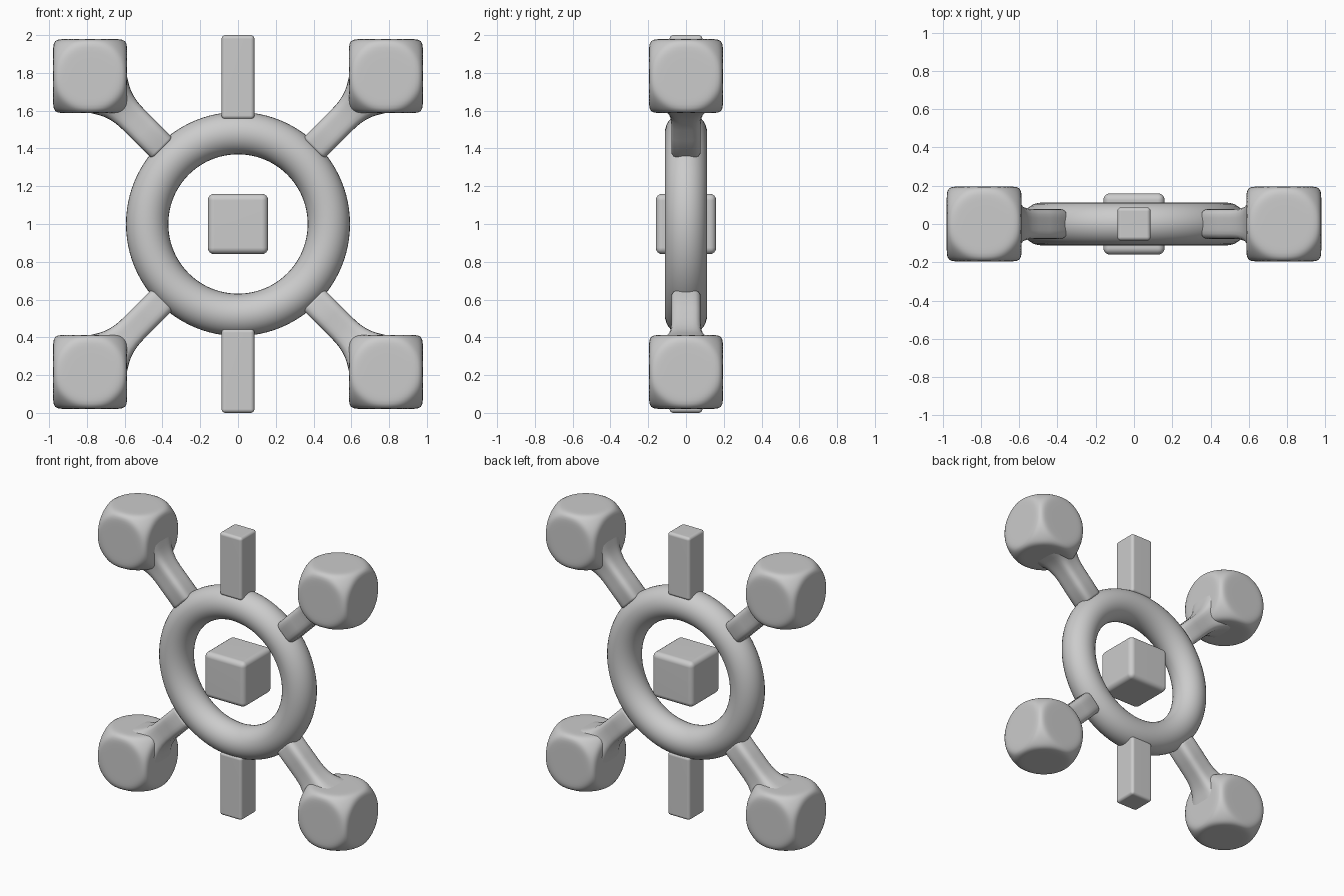
import bpy, bmesh, math
from mathutils import Vector

if "Cube" in bpy.data.objects:
    bpy.data.objects.remove(bpy.data.objects["Cube"])

CZ = 1.0        # height of the ring centre
KNOB = 0.783    # x and z offset of the corner knobs


def finish(name, bm, loc=(0, 0, 0)):
    bmesh.ops.recalc_face_normals(bm, faces=bm.faces)
    me = bpy.data.meshes.new(name)
    bm.to_mesh(me)
    bm.free()
    ob = bpy.data.objects.new(name, me)
    ob.location = loc
    bpy.context.collection.objects.link(ob)
    bpy.ops.object.select_all(action='DESELECT')
    ob.select_set(True)
    bpy.context.view_layer.objects.active = ob
    bpy.ops.object.shade_smooth_by_angle(angle=math.radians(45))
    return ob


def rounded_box(name, size, loc, bevel):
    bm = bmesh.new()
    bmesh.ops.create_cube(bm, size=1)
    bmesh.ops.scale(bm, vec=size, verts=bm.verts)
    ob = finish(name, bm, loc)
    mod = ob.modifiers.new("round", 'BEVEL')
    mod.width, mod.segments = bevel, 4
    ob.modifiers.new("normals", 'WEIGHTED_NORMAL')
    return ob


def knob(name, loc, half=0.196, radius=0.265, p=30):
    # cube softly intersected with a sphere
    bm = bmesh.new()
    bmesh.ops.create_cube(bm, size=2)
    bmesh.ops.subdivide_edges(bm, edges=bm.edges, cuts=23, use_grid_fill=True)
    for v in bm.verts:
        d = Vector([math.tan(c * math.pi / 4) for c in v.co]).normalized()
        s = sum((abs(c) / half) ** p for c in d) + (1 / radius) ** p
        v.co = d * s ** (-1 / p)
    return finish(name, bm, loc)


def arm(name, sx, sz):
    # rounded-square section lofted along the diagonal, flaring into the knob
    along = Vector((sx, 0, sz)).normalized()
    side = Vector((-along.z, 0, along.x))
    n, bm, rings = 32, bmesh.new(), []
    for s, h in [(0.565, 0.066), (0.57, 0.074), (0.58, 0.078), (0.70, 0.078),
                 (0.78, 0.078), (0.83, 0.081), (0.87, 0.089), (0.90, 0.099),
                 (0.93, 0.114), (0.97, 0.138)]:
        ring = []
        for i in range(n):
            a = 2 * math.pi * i / n
            c, d = math.cos(a), math.sin(a)
            k = h * (abs(c) ** 5 + abs(d) ** 5) ** (-1 / 5)
            ring.append(bm.verts.new(along * s + side * (c * k) + Vector((0, d * k, 0))))
        rings.append(ring)
    for r0, r1 in zip(rings, rings[1:]):
        for i in range(n):
            j = (i + 1) % n
            bm.faces.new((r0[i], r0[j], r1[j], r1[i]))
    bm.faces.new(rings[0])
    bm.faces.new(rings[-1])
    return finish(name, bm, (0, 0, CZ))


# Ring
bpy.ops.mesh.primitive_torus_add(major_radius=0.481, minor_radius=0.112, major_segments=96,
                                 minor_segments=32, location=(0, 0, CZ),
                                 rotation=(math.pi / 2, 0, 0))
ring = bpy.context.object
ring.name = "ring"
bpy.ops.object.shade_smooth()

# Floating centre cube
rounded_box("centre_cube", (0.32, 0.32, 0.32), (0, 0, CZ), 0.035)

# Upper and lower bars
for label, s in (("upper", 1), ("lower", -1)):
    rounded_box(label + "_bar", (0.174, 0.174, 0.445), (0, 0, CZ + s * 0.7775), 0.02)

# Four diagonal arms with knobs
for zn, sz in (("upper", 1), ("lower", -1)):
    for xn, sx in (("right", 1), ("left", -1)):
        arm(f"{zn}_{xn}_arm", sx, sz)
        knob(f"{zn}_{xn}_knob", (sx * KNOB, 0, CZ + sz * KNOB))
